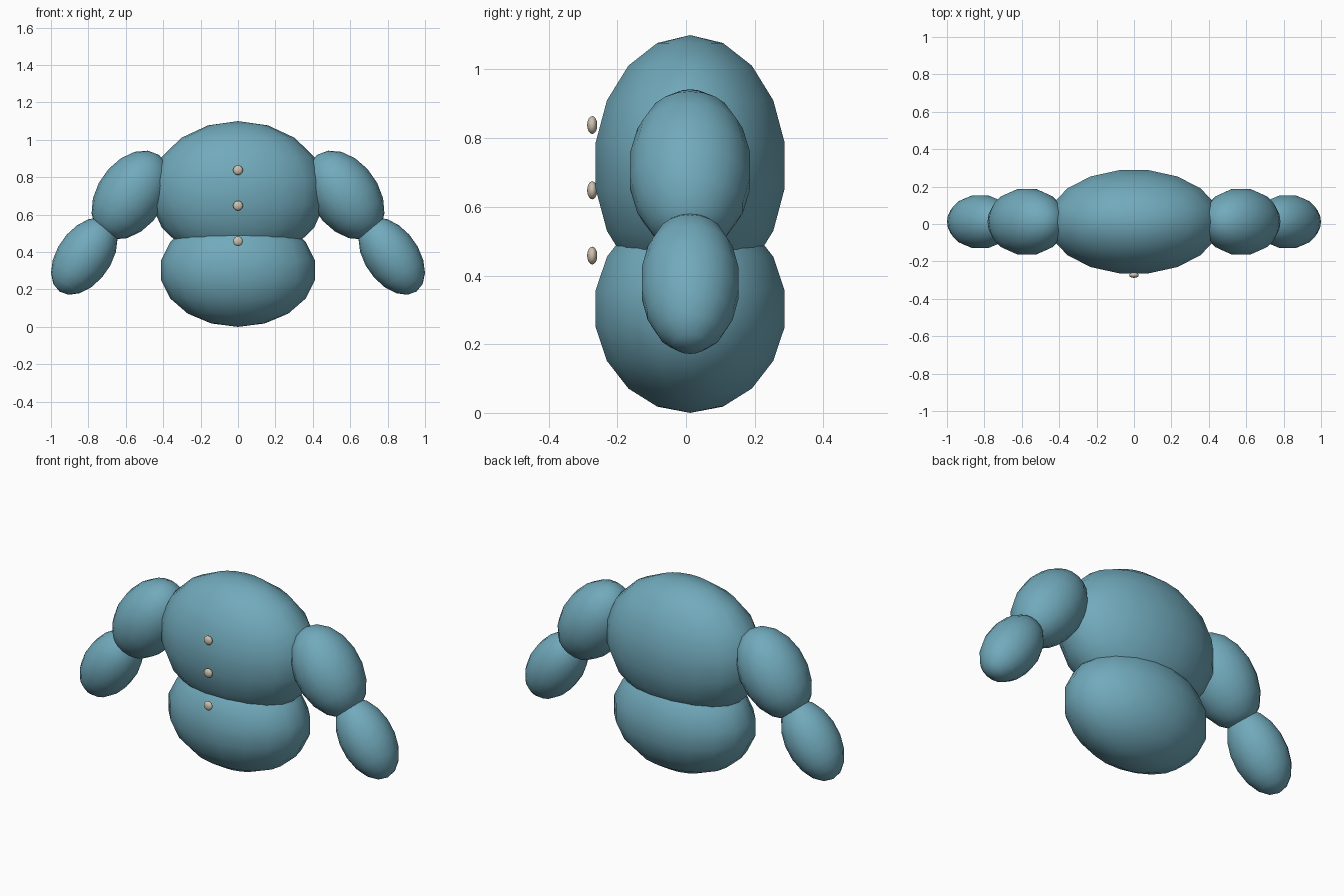
import bpy, bmesh, math
from mathutils import Matrix, Vector

if "Cube" in bpy.data.objects:
    bpy.data.objects.remove(bpy.data.objects["Cube"])

DEPTH_CENTRE = 0.012


def material(name, rgb):
    m = bpy.data.materials.new(name)
    m.diffuse_color = (*rgb, 1)
    m.use_nodes = True
    m.node_tree.nodes["Principled BSDF"].inputs["Base Color"].default_value = m.diffuse_color
    return m


teal = material("dusty_teal", (0.165, 0.40, 0.50))
beige = material("warm_beige", (0.62, 0.54, 0.43))


def ellipsoid(name, centre, radii, mat, tilt=0.0):
    """Smooth low-poly ellipsoid, poles along its local z, tilted about y."""
    bm = bmesh.new()
    turn = Matrix.Rotation(math.radians(90), 4, 'Z')
    bmesh.ops.create_uvsphere(bm, u_segments=18, v_segments=9, radius=1, matrix=turn)
    shape = Matrix.Rotation(math.radians(tilt), 4, 'Y') @ Matrix.Diagonal((*radii, 1))
    bm.transform(shape)
    for f in bm.faces:
        f.smooth = True
    mesh = bpy.data.meshes.new(name)
    bm.to_mesh(mesh)
    bm.free()
    mesh.materials.append(mat)
    obj = bpy.data.objects.new(name, mesh)
    obj.location = Vector(centre)
    bpy.context.collection.objects.link(obj)
    return obj


# Body: wide chest resting on a smaller belly
ellipsoid("chest", (0, DEPTH_CENTRE, 0.72), (0.47, 0.284, 0.38), teal)
ellipsoid("belly", (0, DEPTH_CENTRE, 0.303), (0.418, 0.284, 0.303), teal)

# Arms: two tilted segments on each side
for side, label in ((1, "left"), (-1, "right")):
    ellipsoid(label + "_upper_arm", (side * 0.573, DEPTH_CENTRE, 0.705),
              (0.18, 0.18, 0.262), teal, -35 * side)
    ellipsoid(label + "_forearm", (side * 0.822, DEPTH_CENTRE, 0.378),
              (0.145, 0.145, 0.231), teal, -35 * side)

# Buttons: flattened beads down the front
for i in range(3):
    ellipsoid(f"button_{i + 1}", (0, -0.273, 0.838 - 0.19 * i), (0.026, 0.015, 0.026), beige)
